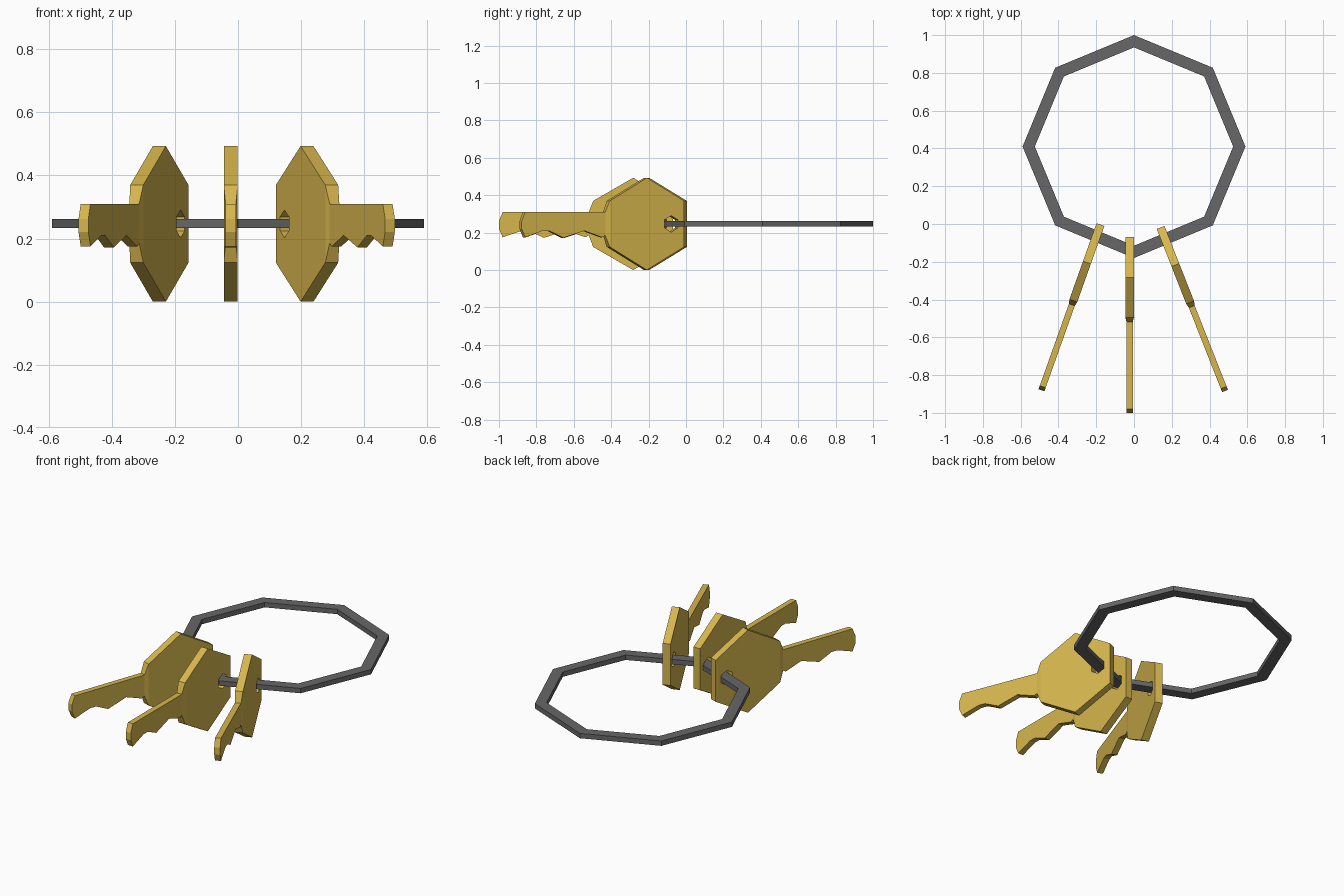
import bpy, bmesh, math

if "Cube" in bpy.data.objects:
    bpy.data.objects.remove(bpy.data.objects["Cube"])

def material(name, rgb):
    m = bpy.data.materials.new(name)
    m.diffuse_color = (*rgb, 1)
    m.use_nodes = True
    m.node_tree.nodes["Principled BSDF"].inputs["Base Color"].default_value = m.diffuse_color
    return m

brass = material("brass", (0.68, 0.47, 0.075))
steel = material("dark steel", (0.135, 0.135, 0.135))

ZC = 0.2465  # height of the hole, head and ring centres

def finish(bm, name, mat):
    bmesh.ops.recalc_face_normals(bm, faces=bm.faces)
    me = bpy.data.meshes.new(name)
    bm.to_mesh(me)
    bm.free()
    me.materials.append(mat)
    ob = bpy.data.objects.new(name, me)
    bpy.context.collection.objects.link(ob)
    return ob

def hexagon(centre, r):
    # (distance along key, z), corners pointing up and down
    return [(centre - r * math.cos(math.radians(a)), ZC + r * math.sin(math.radians(a)))
            for a in (30, 90, 150, 210, 270, 330)]

def make_key(name, x, y, angle):
    head = hexagon(0.2126, ZC)
    hole = hexagon(0.073, 0.044)
    # blade outline: top, tip, then teeth back to the neck
    blade = [(0.45, 0.31), (0.91, 0.31), (0.93, 0.262), (0.93, 0.22), (0.91, 0.175),
             (0.81, 0.209), (0.77, 0.209), (0.69, 0.172), (0.57, 0.21), (0.468, 0.175),
             (0.45, 0.185)]
    bm = bmesh.new()
    sides = []
    for sgn in (-1, 1):
        def add(pts, half):
            return [bm.verts.new((sgn * half, -s, z)) for s, z in pts]
        h, o, b = add(head, 0.022), add(hole, 0.022), add(blade, 0.0165)
        for i in range(6):                       # head around the hole
            j = (i + 1) % 6
            bm.faces.new((h[i], h[j], o[j], o[i]))
        bm.faces.new((h[2], b[0], b[-1], h[3]))  # neck
        bm.faces.new(b)
        sides.append((h[:3] + b + h[3:], o))
    # rim and hole walls
    for p, q in zip(*sides):
        for i in range(len(p)):
            j = (i + 1) % len(p)
            bm.faces.new((p[i], p[j], q[j], q[i]))
    ob = finish(bm, name, brass)
    ob.location = (x, y, 0)
    ob.rotation_euler.z = math.radians(angle)

make_key("left_key", -0.178, -0.004, -19.6)
make_key("middle_key", -0.023, -0.07, 0)
make_key("right_key", 0.141, -0.019, 21.5)

# octagonal ring with a rectangular section
bm = bmesh.new()
section = [(0.59, -0.0145), (0.59, 0.0145), (0.525, 0.0145), (0.525, -0.0145)]
rings = [[bm.verts.new((r * math.cos(k * math.pi / 4), 0.41 + r * math.sin(k * math.pi / 4), 0.248 + z))
          for r, z in section] for k in range(8)]
for k in range(8):
    a, b = rings[k], rings[(k + 1) % 8]
    for i in range(4):
        j = (i + 1) % 4
        bm.faces.new((a[i], b[i], b[j], a[j]))
finish(bm, "key_ring", steel)
